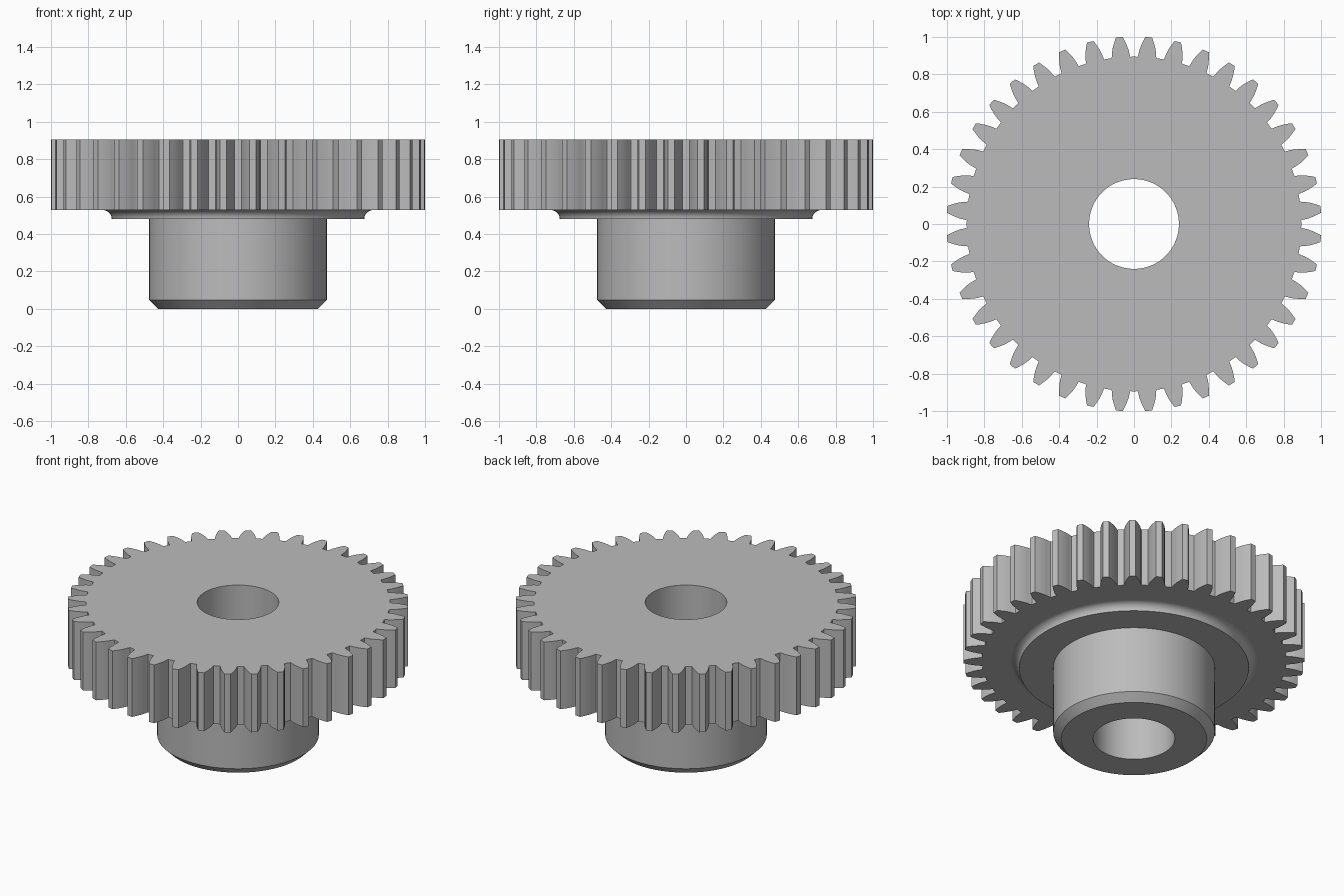
import bpy
import bmesh
from math import sin, cos, tan, acos, pi, radians

cube = bpy.data.objects.get("Cube")
if cube:
    bpy.data.objects.remove(cube, do_unlink=True)

# Gear proportions, all driven by the module
TEETH = 40
MODULE = 2 / 41.93
PRESSURE = radians(20)
PITCH_R = MODULE * TEETH / 2
BASE_R = PITCH_R * cos(PRESSURE)
ROOT_R = PITCH_R - 1.25 * MODULE
TIP_R = PITCH_R + MODULE
FLANK_STEPS = 5

# Heights and radii
TOP, WHEEL_Z, COLLAR_Z = 0.906, 0.528, 0.48
BORE_R, HUB_R, COLLAR_R = 0.24, 0.475, 0.675
CHAMFER = 0.047
FILLET = WHEEL_Z - COLLAR_Z

steel = bpy.data.materials.new("steel grey")
steel.use_nodes = True
GREY = (0.5, 0.5, 0.5, 1)
steel.diffuse_color = GREY
steel.node_tree.nodes["Principled BSDF"].inputs["Base Color"].default_value = GREY


def half_angle(r):
    """Half of the tooth's angular width at radius r, on an involute flank."""
    a = acos(min(1, BASE_R / r))
    return pi / (2 * TEETH) + (tan(PRESSURE) - PRESSURE) - (tan(a) - a)


def tooth_outline():
    """Polar points (angle, radius) around the whole gear."""
    flank = [(half_angle(BASE_R) + 0.003, ROOT_R)]
    for i in range(FLANK_STEPS):
        r = BASE_R + 0.004 + (TIP_R - BASE_R - 0.004) * i / (FLANK_STEPS - 1)
        flank.append((half_angle(r), r))
    tooth = [(-a, r) for a, r in flank] + [(0, TIP_R)]
    tooth += [(a, r) for a, r in reversed(flank)] + [(pi / TEETH, ROOT_R)]
    step = 2 * pi / TEETH
    return [((k + 0.5) * step + a, r) for k in range(TEETH) for a, r in tooth]


OUTLINE = tooth_outline()


def ring_part(name, profile):
    """Join rings (radius, z); radius None follows the tooth outline."""
    bm = bmesh.new()
    rings = []
    for radius, z in profile:
        ring = []
        for a, tooth_r in OUTLINE:
            r = tooth_r if radius is None else radius
            ring.append(bm.verts.new((r * cos(a), r * sin(a), z)))
        rings.append(ring)
    n = len(OUTLINE)
    for upper, lower in zip(rings, rings[1:]):
        for i in range(n):
            j = (i + 1) % n
            bm.faces.new((upper[i], lower[i], lower[j], upper[j]))
    mesh = bpy.data.meshes.new(name)
    bm.to_mesh(mesh)
    bm.free()
    mesh.materials.append(steel)
    part = bpy.data.objects.new(name, mesh)
    bpy.context.collection.objects.link(part)
    bpy.ops.object.select_all(action="DESELECT")
    part.select_set(True)
    bpy.context.view_layer.objects.active = part
    bpy.ops.object.shade_smooth_by_angle(angle=radians(25))
    return part


# Toothed wheel: bore wall, top face, teeth, underside out to the collar
ring_part("toothed_wheel", [
    (BORE_R, WHEEL_Z), (BORE_R, TOP), (None, TOP),
    (None, WHEEL_Z), (COLLAR_R + FILLET, WHEEL_Z)])

# Collar: concave fillet under the wheel, then the flat step
fillet = [(COLLAR_R + FILLET * (1 - sin(t)), COLLAR_Z + FILLET * cos(t))
          for t in (i * pi / 16 for i in range(9))]
ring_part("collar", fillet + [(HUB_R, COLLAR_Z)])

# Hub: cylinder with chamfered end and the lower bore wall
ring_part("hub", [
    (HUB_R, COLLAR_Z), (HUB_R, CHAMFER), (HUB_R - CHAMFER, 0),
    (BORE_R, 0), (BORE_R, WHEEL_Z)])
